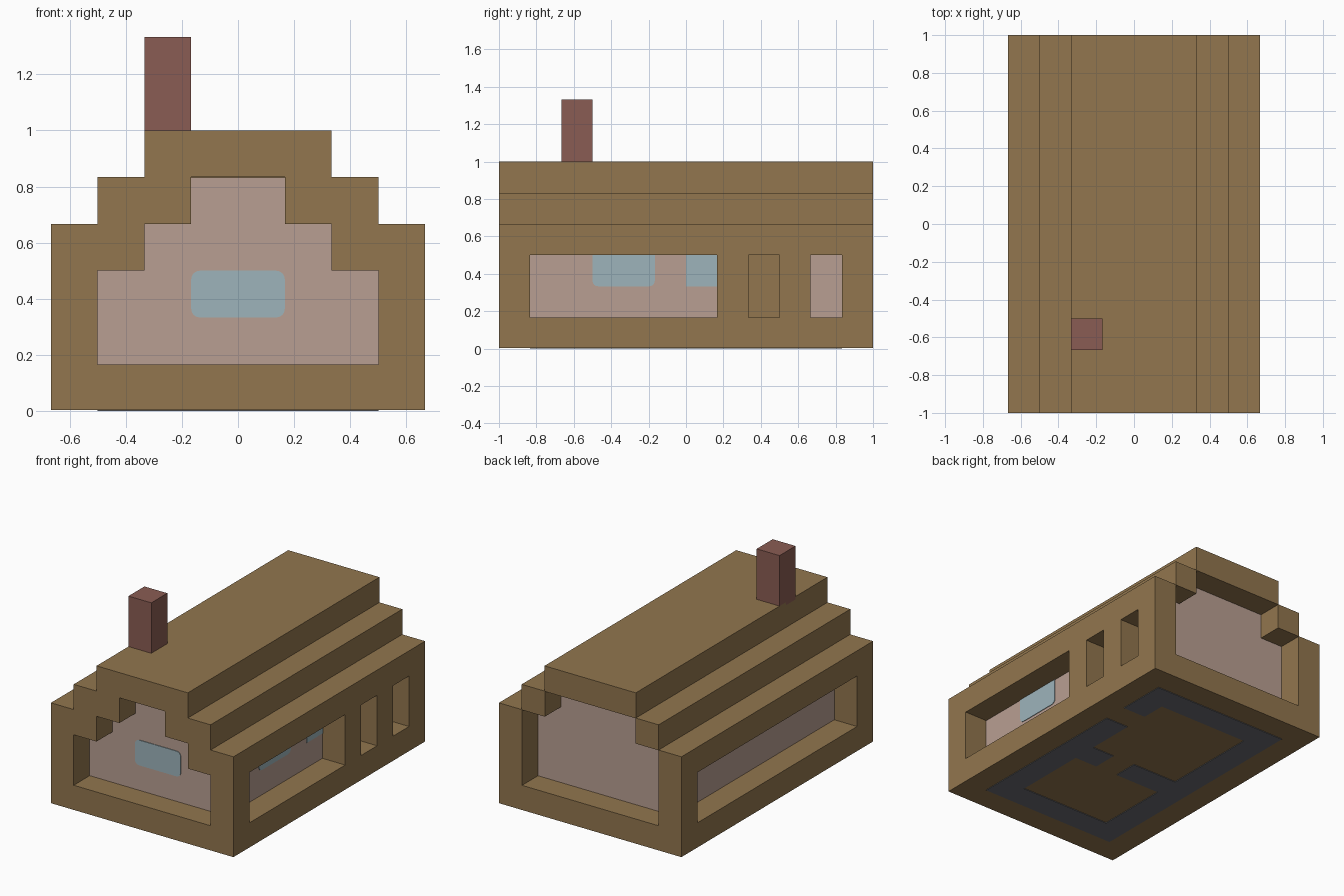
import bpy, bmesh
from mathutils import Matrix, Vector

U = 1 / 6      # building block size
LIFT = 0.004   # thickness of thin plates

if "Cube" in bpy.data.objects:
    bpy.data.objects.remove(bpy.data.objects["Cube"])


def material(name, rgb):
    """Flat material from an 8-bit display colour."""
    lin = [((c / 255 + 0.055) / 1.055) ** 2.4 for c in rgb] + [1]
    m = bpy.data.materials.new(name)
    m.use_nodes = True
    m.diffuse_color = lin
    m.node_tree.nodes["Principled BSDF"].inputs["Base Color"].default_value = lin
    return m


WOOD = material("brown_wood", (146, 118, 78))
PLASTER = material("pink_plaster", (185, 159, 146))
GLASS = material("pale_blue_glass", (157, 180, 187))
BRICK = material("red_brick", (138, 92, 83))
STONE = material("slate_grey", (106, 108, 114))


def add_object(name, bm, mat):
    bmesh.ops.recalc_face_normals(bm, faces=bm.faces)
    mesh = bpy.data.meshes.new(name)
    bm.to_mesh(mesh)
    bm.free()
    mesh.materials.append(mat)
    obj = bpy.data.objects.new(name, mesh)
    bpy.context.collection.objects.link(obj)
    return obj


def box(name, x, y, z, mat, round_axis=None):
    """Box from ranges; edges along round_axis may be rounded."""
    bm = bmesh.new()
    size = [r[1] - r[0] for r in (x, y, z)]
    mid = [(r[0] + r[1]) / 2 for r in (x, y, z)]
    bmesh.ops.create_cube(bm, size=1, matrix=Matrix.Translation(mid) @ Matrix.Diagonal((*size, 1)))
    if round_axis is not None:
        edges = [e for e in bm.edges
                 if abs((e.verts[0].co - e.verts[1].co).normalized()[round_axis]) > 0.9]
        bmesh.ops.bevel(bm, geom=edges, offset=0.03, segments=4, profile=0.5, affect='EDGES')
    return add_object(name, bm, mat)


def stepped_prism(name, base, steps, y, mat):
    """Mirrored stair profile; steps are (half width, top height)."""
    right, z = [], base
    for half, top in steps:
        right += [(half, z), (half, top)]
        z = top
    profile = right + [(-px, pz) for px, pz in reversed(right)]
    bm = bmesh.new()
    face = bm.faces.new([bm.verts.new((px, y[0], pz)) for px, pz in profile])
    out = bmesh.ops.extrude_face_region(bm, geom=[face])
    verts = [v for v in out["geom"] if isinstance(v, bmesh.types.BMVert)]
    bmesh.ops.translate(bm, verts=verts, vec=Vector((0, y[1] - y[0], 0)))
    return add_object(name, bm, mat)


# Timber shell with stair-stepped roof
shell = stepped_prism("timber_shell", LIFT, [(4*U, 4*U), (3*U, 5*U), (2*U, 6*U)], (-1, 1), WOOD)

# Openings: stepped gables and rectangular side recesses
front_steps = [(3*U, 3*U), (2*U, 4*U), (U, 5*U)]
back_steps = [(3*U - 0.002, 4*U - 0.002), (2*U - 0.002, 5*U - 0.002)]
sill, head = U, 3*U
cutters = [
    stepped_prism("front_cutter", sill, front_steps, (-1.1, -0.8), WOOD),
    stepped_prism("back_cutter", sill, back_steps, (0.8, 1.1), WOOD),
    box("right_recess_cutter", (-0.8, -0.47), (-5*U, 5*U), (sill, head), WOOD),
]
for y0, y1 in ((-5, 1), (2, 3), (4, 5)):
    cutters.append(box("left_recess_cutter", (0.47, 0.8), (y0*U, y1*U), (sill, head), WOOD))

bpy.context.view_layer.objects.active = shell
for cutter in cutters:
    cutter.hide_render = True
    mod = shell.modifiers.new("opening", 'BOOLEAN')
    mod.operation = 'DIFFERENCE'
    mod.solver = 'EXACT'
    mod.object = cutter
    bpy.ops.object.modifier_apply(modifier=mod.name)
    bpy.data.objects.remove(cutter)

# Plaster walls standing behind the openings
stepped_prism("plaster_walls", U / 2, [(3*U, 4*U - 0.001), (2*U, 5*U - 0.001)], (-5*U, 5*U), PLASTER)

# Door
box("door", (3*U - 0.01, 3*U + LIFT), (2*U, 3*U), (sill, head), WOOD)

# Windows
box("front_window", (-U, U), (-5*U - LIFT, -5*U + LIFT), (2*U, 3*U), GLASS, round_axis=1)
side = (3*U - LIFT, 3*U + LIFT)
box("left_window_front", side, (-3*U, -U), (2*U, 3.5*U), GLASS, round_axis=0)
box("left_window_middle", side, (0, 1.5*U), (2*U, 3.5*U), GLASS)

# Chimney
box("chimney", (-2*U, -U), (-4*U, -3*U), (6*U - 0.02, 8*U), BRICK)

# Stone footings: wall plan on the underside, with a gap at the door
footings = [(-3, 3, 4, 5), (-3, 3, -5, -4), (-3, -2, -4, 4), (2, 3, 3, 4),
            (2, 3, -4, 2), (1, 2, -1, 0), (-2, 0, -1, 0)]
for x0, x1, y0, y1 in footings:
    box("stone_footing", (x0*U, x1*U), (y0*U, y1*U), (0, LIFT + 0.001), STONE)
